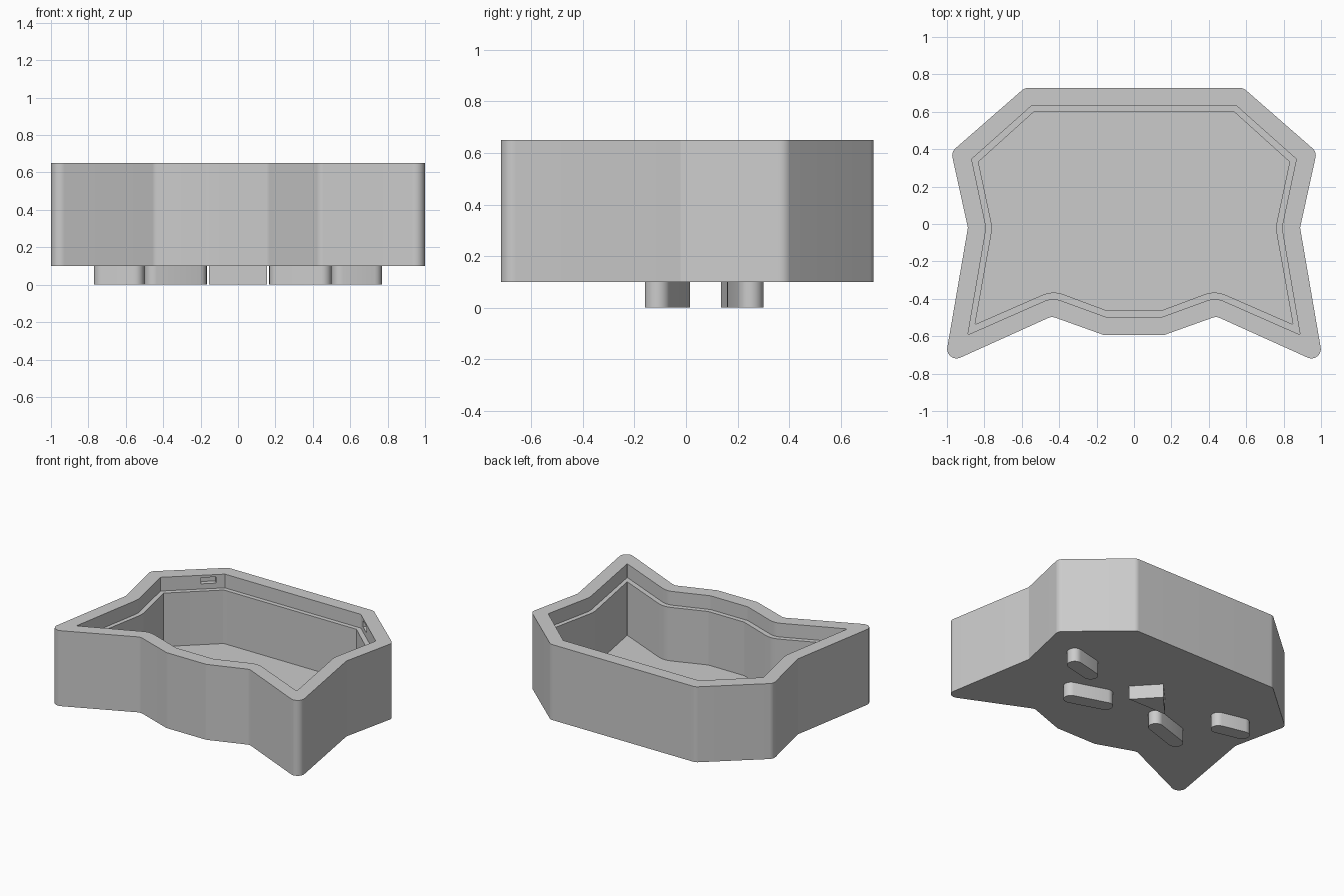
import bpy, bmesh, math
from mathutils import Vector

cube = bpy.data.objects.get("Cube")
if cube:
    bpy.data.objects.remove(cube, do_unlink=True)

grey = bpy.data.materials.new("plain_grey")
grey.use_nodes = True
GREY = (0.6, 0.6, 0.6, 1)
grey.diffuse_color = GREY
grey.node_tree.nodes["Principled BSDF"].inputs["Base Color"].default_value = GREY

STEPS = 10


def rounded(corners):
    """Round every (x, y, radius) corner of a closed outline."""
    out = []
    for i, (x, y, r) in enumerate(corners):
        p = Vector((x, y))
        a = (Vector(corners[i - 1][:2]) - p).normalized()
        b = (Vector(corners[(i + 1) % len(corners)][:2]) - p).normalized()
        half = a.angle(b) / 2
        centre = p + (a + b).normalized() * r / math.sin(half)
        start = p + a * r / math.tan(half) - centre
        end = p + b * r / math.tan(half) - centre
        turn = math.atan2(start.x * end.y - start.y * end.x, start.dot(end))
        ang = math.atan2(start.y, start.x)
        for k in range(STEPS + 1):
            t = ang + turn * k / STEPS
            out.append(centre + Vector((math.cos(t), math.sin(t))) * r)
    return out


def mirrored(half):
    """Complete a right-hand outline across the centre plane."""
    return rounded(half + [(-x, y, r) for x, y, r in reversed(half)])


def loft(name, layers):
    """Skin a stack of (outline, height) rings and cap both ends."""
    bm = bmesh.new()
    rings = [[bm.verts.new((p.x, p.y, z)) for p in outline] for outline, z in layers]
    for low, high in zip(rings, rings[1:]):
        for i in range(len(low)):
            bm.faces.new((low[i - 1], low[i], high[i], high[i - 1]))
    bm.faces.new(rings[0])
    bm.faces.new(rings[-1])
    bmesh.ops.recalc_face_normals(bm, faces=bm.faces)
    mesh = bpy.data.meshes.new(name)
    bm.to_mesh(mesh)
    bm.free()
    mesh.materials.append(grey)
    obj = bpy.data.objects.new(name, mesh)
    bpy.context.collection.objects.link(obj)
    return obj


def smooth(obj):
    bpy.ops.object.select_all(action="DESELECT")
    obj.select_set(True)
    bpy.context.view_layer.objects.active = obj
    bpy.ops.object.shade_smooth_by_angle(angle=math.radians(16))


# Tray outlines: outside wall, lid recess, inner cavity
outer = mirrored([(0.585, 0.727, 0.05), (0.977, 0.385, 0.05), (0.888, -0.02, 0.01),
                  (1.014, -0.753, 0.05), (0.44, -0.494, 0.05), (0.16, -0.594, 0.05)])
recess = mirrored([(0.548, 0.632, 0.003), (0.868, 0.347, 0.003), (0.79, -0.02, 0.15),
                   (0.888, -0.592, 0.003), (0.436, -0.393, 0.12), (0.15, -0.497, 0.01)])
cavity = mirrored([(0.535, 0.6, 0.003), (0.832, 0.332, 0.003), (0.757, -0.02, 0.18),
                   (0.85, -0.537, 0.003), (0.434, -0.355, 0.15), (0.145, -0.463, 0.01)])
tray = loft("tray", [(outer, 0.1), (outer, 0.65), (recess, 0.65),
                     (recess, 0.55), (cavity, 0.55), (cavity, 0.16)])

# Catch slots in the two slanted back walls
for side, label in ((1, "left"), (-1, "right")):
    bpy.ops.mesh.primitive_cube_add(size=1, location=(side * 0.63, 0.56, 0.61))
    slot = bpy.context.object
    slot.name = label + "_slot_cutter"
    slot.scale = (0.1, 0.07, 0.045)
    slot.rotation_euler.z = -side * math.atan2(0.285, 0.32)
    slot.data.materials.append(grey)
    slot.hide_render = True
    slot.hide_viewport = True
    cut = tray.modifiers.new(label + "_slot", "BOOLEAN")
    cut.object = slot
    cut.solver = "EXACT"
smooth(tray)

# Capsule feet, mirrored left and right
for side, label in ((1, "left"), (-1, "right")):
    for part, (x1, y1), (x2, y2) in (("outer", (0.55, 0.21), (0.72, 0.25)),
                                     ("inner", (0.217, -0.035), (0.45, -0.11))):
        a, b = Vector((side * x1, y1)), Vector((side * x2, y2))
        r = 0.05
        ang = math.atan2((b - a).y, (b - a).x)
        ring = []
        for end, first in ((b, ang - math.pi / 2), (a, ang + math.pi / 2)):
            for k in range(13):
                t = first + math.pi * k / 12
                ring.append(end + Vector((math.cos(t), math.sin(t))) * r)
        smooth(loft(f"{label}_{part}_foot", [(ring, 0), (ring, 0.1)]))

# Triangular centre foot
triangle = [Vector((-0.155, 0.135)), Vector((0.155, 0.135)), Vector((0, 0.3))]
loft("centre_foot", [(triangle, 0), (triangle, 0.1)])
